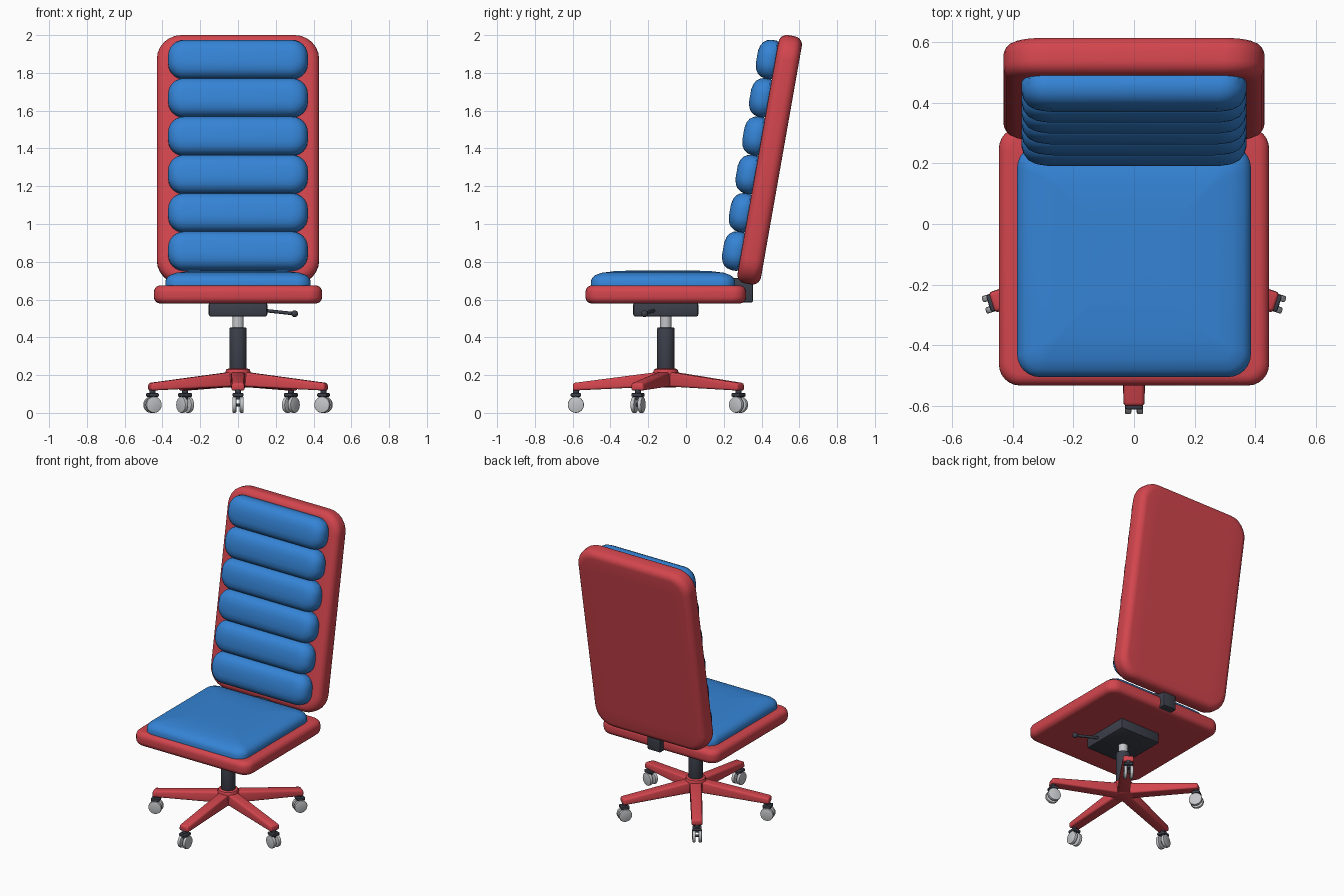
import bpy
import bmesh
from math import sin, cos, pi, radians
from mathutils import Matrix, Vector

default = bpy.data.objects.get("Cube")
if default:
    bpy.data.objects.remove(default, do_unlink=True)


def material(name, rgb):
    m = bpy.data.materials.new(name)
    m.use_nodes = True
    m.diffuse_color = (*rgb, 1)
    m.node_tree.nodes["Principled BSDF"].inputs["Base Color"].default_value = (*rgb, 1)
    return m


RED = material("red shell", (0.65, 0.06, 0.075))
BLUE = material("blue fabric", (0.035, 0.23, 0.67))
DARK = material("dark metal", (0.045, 0.05, 0.068))
GREY = material("light grey", (0.55, 0.56, 0.58))


def finish(name, bm, mat, matrix=Matrix(), angle=40):
    bmesh.ops.recalc_face_normals(bm, faces=bm.faces)
    mesh = bpy.data.meshes.new(name)
    bm.to_mesh(mesh)
    bm.free()
    mesh.materials.append(mat)
    ob = bpy.data.objects.new(name, mesh)
    ob.matrix_world = matrix
    bpy.context.collection.objects.link(ob)
    bpy.ops.object.select_all(action='DESELECT')
    ob.select_set(True)
    bpy.context.view_layer.objects.active = ob
    bpy.ops.object.shade_smooth_by_angle(angle=radians(angle))
    return ob


def padded_slab(name, hx, hy, radius, profile, mat, matrix=Matrix(), steps=6):
    """Stack rounded rectangles; profile holds (inset, height) pairs."""
    bm = bmesh.new()
    rings = []
    for inset, z in profile:
        ax, ay = hx - inset, hy - inset
        r = min(max(radius - inset * 0.6, 0.01), ax, ay)
        ring = []
        for q, (sx, sy) in enumerate([(1, 1), (-1, 1), (-1, -1), (1, -1)]):
            for i in range(steps + 1):
                a = (q + i / steps) * pi / 2
                ring.append(bm.verts.new((sx * (ax - r) + r * cos(a),
                                          sy * (ay - r) + r * sin(a), z)))
        rings.append(ring)
    for low, high in zip(rings, rings[1:]):
        for i in range(len(low)):
            j = (i + 1) % len(low)
            bm.faces.new((low[i], low[j], high[j], high[i]))
    bm.faces.new(rings[0])
    bm.faces.new(rings[-1])
    return finish(name, bm, mat, matrix)


def rounded_edges(half, r):
    """Symmetric profile with a rounded rim."""
    side = [(r * (1 - cos(a)), half - r + r * sin(a))
            for a in [i * pi / 10 for i in range(6)]]
    side.append((r * 3, half))
    return [(i, -z) for i, z in reversed(side)] + side


def box(name, size, centre, mat, bevel=0.008, matrix=Matrix()):
    bm = bmesh.new()
    bmesh.ops.create_cube(bm, size=1, matrix=Matrix.LocRotScale(Vector(centre), None, Vector(size)))
    bmesh.ops.bevel(bm, geom=bm.edges[:], offset=bevel, segments=2, affect='EDGES', profile=0.5)
    return finish(name, bm, mat, matrix)


def rod(name, start, end, r1, r2, mat, matrix=Matrix(), bevel=0.0, sides=24):
    start, end = Vector(start), Vector(end)
    axis = end - start
    bm = bmesh.new()
    bmesh.ops.create_cone(bm, cap_ends=True, segments=sides, radius1=r1, radius2=r2, depth=axis.length)
    if bevel:
        rims = [e for e in bm.edges if abs(e.verts[0].co.z - e.verts[1].co.z) < 1e-5]
        bmesh.ops.bevel(bm, geom=rims, offset=bevel, segments=2, affect='EDGES', profile=0.5)
    place = Matrix.Translation((start + end) / 2) @ axis.to_track_quat('Z', 'Y').to_matrix().to_4x4()
    return finish(name, bm, mat, matrix @ place)


# Seat shell and cushion
padded_slab("seat_shell", 0.445, 0.425, 0.07, rounded_edges(0.048, 0.035), RED,
            Matrix.Translation((0, -0.107, 0.627)))
padded_slab("seat_cushion", 0.385, 0.382, 0.075,
            [(0.02, 0), (0, 0.015), (0, 0.04), (0.008, 0.058), (0.025, 0.073),
             (0.06, 0.085), (0.13, 0.094), (0.24, 0.097)],
            BLUE, Matrix.Translation((0, -0.122, 0.657)))

# Reclined backrest: local y runs up the back, local z points forward
back = Matrix.Translation((0, 0.443, 1.34)) @ Matrix.Rotation(radians(80), 4, 'X')
padded_slab("backrest_shell", 0.43, 0.667, 0.13, rounded_edges(0.063, 0.045), RED, back)

# Six horizontal pads on the backrest
pad_profile = [(0.015, 0), (0, 0.02), (0, 0.05), (0.006, 0.072), (0.02, 0.092),
               (0.04, 0.104), (0.07, 0.111)]
for i in range(6):
    padded_slab(f"back_pad_{i + 1}", 0.37, 0.104, 0.085, pad_profile, BLUE,
                back @ Matrix.Translation((0, 0.0085 + (i - 2.5) * 0.206, 0.05)))

# Bracket joining seat and back
box("back_bracket", (0.1, 0.12, 0.13), (0, 0.295, 0.65), DARK)

# Tilt mechanism and lever
box("tilt_mechanism", (0.31, 0.345, 0.075), (0, -0.107, 0.547), DARK, 0.012)
rod("lever", (0.13, -0.165, 0.543), (0.3, -0.22, 0.525), 0.009, 0.009, DARK, sides=12)
bm = bmesh.new()
bmesh.ops.create_uvsphere(bm, u_segments=16, v_segments=10, radius=0.018)
finish("lever_knob", bm, DARK, Matrix.Translation((0.3, -0.22, 0.525)))

# Gas column
AXIS_Y = -0.107
rod("column_sleeve", (0, AXIS_Y, 0.2), (0, AXIS_Y, 0.452), 0.046, 0.046, DARK, bevel=0.006)
rod("column_piston", (0, AXIS_Y, 0.44), (0, AXIS_Y, 0.52), 0.03, 0.03, GREY)

# Star base hub
rod("base_hub", (0, AXIS_Y, 0.135), (0, AXIS_Y, 0.235), 0.068, 0.066, RED, bevel=0.016, sides=32)


def leg(name, matrix):
    """Tapered arm sloping down along local -y."""
    bm = bmesh.new()
    bmesh.ops.create_cube(bm, size=1)
    for v in bm.verts:
        outer, top = v.co.y < 0, v.co.z > 0
        half_width = 0.036 if outer else 0.04
        v.co.x = half_width * (1 if v.co.x > 0 else -1) * (0.9 if top else 1)
        v.co.y = -0.492 if outer else -0.03
        if outer:
            v.co.z = 0.158 if top else 0.118
        else:
            v.co.z = 0.218 if top else 0.14
    bmesh.ops.bevel(bm, geom=bm.edges[:], offset=0.011, segments=3, affect='EDGES', profile=0.5)
    return finish(name, bm, RED, matrix)


# Five legs, each with a twin-wheel caster
R = 0.476
for i in range(5):
    turn = Matrix.Translation((0, AXIS_Y, 0)) @ Matrix.Rotation(i * 2 * pi / 5, 4, 'Z')
    n = i + 1
    leg(f"base_leg_{n}", turn)
    rod(f"caster_stem_{n}", (0, -R, 0.07), (0, -R, 0.125), 0.016, 0.016, DARK, turn, sides=16)
    box(f"caster_hood_{n}", (0.058, 0.056, 0.02), (0, -R, 0.095), DARK, 0.006, turn)
    rod(f"caster_axle_{n}", (-0.02, -R, 0.043), (0.02, -R, 0.043), 0.008, 0.008, DARK, turn, sides=12)
    for side, s in (("left", 1), ("right", -1)):
        rod(f"caster_wheel_{side}_{n}", (s * 0.009, -R, 0.043), (s * 0.03, -R, 0.043),
            0.043, 0.043, GREY, turn, bevel=0.005)
